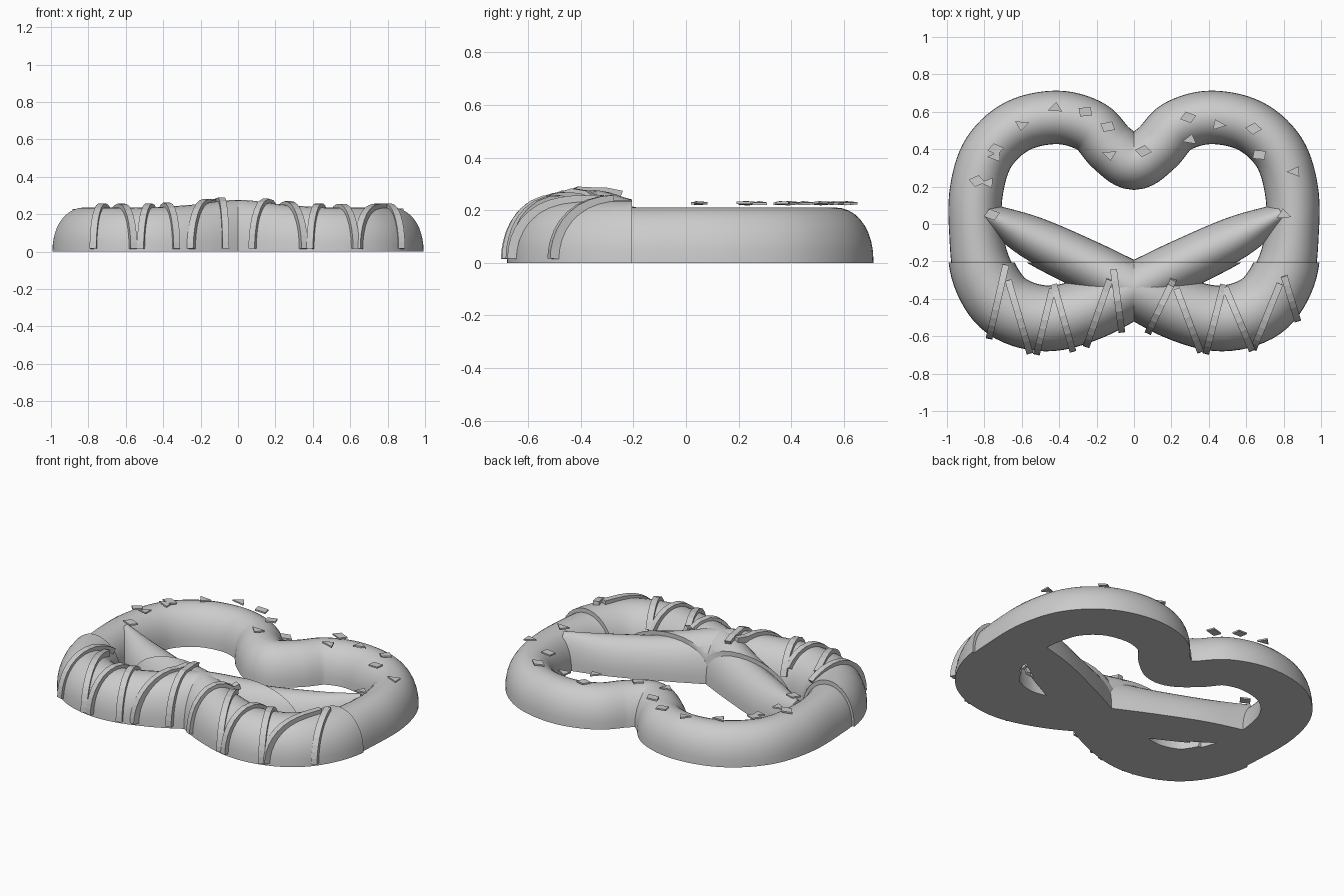
import bpy, bmesh, math, random
from mathutils import Vector
from mathutils.bvhtree import BVHTree

if "Cube" in bpy.data.objects:
    bpy.data.objects.remove(bpy.data.objects["Cube"])

random.seed(4)
grey = bpy.data.materials.new("light_grey")
grey.diffuse_color = (0.6, 0.6, 0.6, 1)
grey.use_nodes = True
grey.node_tree.nodes["Principled BSDF"].inputs["Base Color"].default_value = grey.diffuse_color

# half of the twisted dough: x, y, half width, height (mirrored in x)
PATH = [(-0.79, 0.055, 0.06, 0.205), (-0.55, -0.07, 0.115, 0.2), (-0.25, -0.215, 0.13, 0.215),
        (0, -0.345, 0.14, 0.25), (0.24, -0.455, 0.155, 0.225), (0.47, -0.505, 0.162, 0.21),
        (0.68, -0.44, 0.165, 0.21), (0.80, -0.27, 0.16, 0.21), (0.845, -0.05, 0.143, 0.21),
        (0.842, 0.18, 0.143, 0.21), (0.775, 0.385, 0.143, 0.21), (0.62, 0.525, 0.143, 0.21),
        (0.41, 0.57, 0.143, 0.21), (0.23, 0.52, 0.143, 0.21), (0.12, 0.405, 0.145, 0.21),
        (0, 0.33, 0.148, 0.21)]


def smooth_path(pts, n=7):
    p = [Vector(q) for q in pts]
    p = [2 * p[0] - p[1]] + p + [Vector((-p[-2][0], *p[-2][1:]))]
    out = []
    for a, b, c, d in zip(p, p[1:], p[2:], p[3:]):
        for i in range(n):
            t = i / n
            out.append(0.5 * (2 * b + (c - a) * t + (2 * a - 5 * b + 4 * c - d) * t * t
                              + (3 * b - a - 3 * c + d) * t ** 3))
    return out + [p[-2]]


def finish(name, bm, smooth=True, mirror=False):
    bmesh.ops.recalc_face_normals(bm, faces=bm.faces)
    me = bpy.data.meshes.new(name)
    bm.to_mesh(me)
    bm.free()
    ob = bpy.data.objects.new(name, me)
    bpy.context.collection.objects.link(ob)
    me.materials.append(grey)
    if mirror:
        ob.modifiers.new("mirror", 'MIRROR')
    if smooth:
        bpy.ops.object.select_all(action='DESELECT')
        ob.select_set(True)
        bpy.context.view_layer.objects.active = ob
        bpy.ops.object.shade_smooth_by_angle(angle=math.radians(40))
    return ob


def loft(bm, rings, cap_start=True, cap_end=True):
    rows = [[bm.verts.new(v) for v in r] for r in rings]
    for a, b in zip(rows, rows[1:]):
        for i in range(len(a)):
            j = (i + 1) % len(a)
            bm.faces.new((a[i], a[j], b[j], b[i]))
    if cap_start:
        bm.faces.new(rows[0])
    if cap_end:
        bm.faces.new(rows[-1])


def dough(bm, grow, lift, seg=18):
    """Sweep a flat-bottomed dome along the path."""
    pts = smooth_path(PATH)
    rings = []
    for i, p in enumerate(pts):
        t = pts[min(i + 1, len(pts) - 1)] - pts[max(i - 1, 0)]
        t = Vector((t.x, t.y, 0)).normalized()
        if i == len(pts) - 1:
            t = Vector((-1, 0, 0))
        side = Vector((t.y, -t.x, 0))
        ring = []
        for k in range(seg + 1):
            a = math.pi * k / seg
            c, s = math.cos(a), math.sin(a)
            v = Vector((p.x, p.y, 0)) + side * (p[2] + grow) * c
            v.z = (p[3] + lift) * s ** 0.9 if s > 1e-6 else 0
            ring.append(v)
        rings.append(ring)
    loft(bm, rings, True, False)


# baked twist
bm = bmesh.new()
dough(bm, 0, 0)
finish("twist", bm, mirror=True)

# icing coat over the front part, cut along y
bm = bmesh.new()
dough(bm, 0.014, 0.026)
bmesh.ops.bisect_plane(bm, geom=bm.verts[:] + bm.edges[:] + bm.faces[:],
                       plane_co=(0, -0.205, 0), plane_no=(0, 1, 0), clear_outer=True)
bmesh.ops.holes_fill(bm, edges=[e for e in bm.edges if e.is_boundary], sides=0)
coat = finish("icing_coat", bm, mirror=True)
bpy.context.view_layer.update()
tree = BVHTree.FromObject(coat, bpy.context.evaluated_depsgraph_get())

# drizzle: ribbons from an outer foot over the coat to an inner apex
APEXES = [((-0.77, -0.59), (-0.69, -0.24), (-0.56, -0.68)),
          ((-0.52, -0.69), (-0.43, -0.32), (-0.33, -0.67)),
          ((-0.25, -0.64), (-0.11, -0.24), (-0.07, -0.54)),
          ((0.09, -0.55), (0.21, -0.30), (0.35, -0.67)),
          ((0.39, -0.67), (0.48, -0.32), (0.62, -0.65)),
          ((0.65, -0.64), (0.80, -0.27), (0.87, -0.50))]
bm = bmesh.new()
for left, apex, right in APEXES:
    for foot in (left, right):
        f, a = Vector((*foot, 0)), Vector((*apex, 0))
        out = (f - a).normalized()
        side = Vector((-out.y, out.x, 0)) * 0.018
        mid = f - out * 0.17
        reach = (a - mid).dot(-out)
        rings = []
        for k in range(15):
            ang = math.radians(5 + 155 * k / 14)
            d = out * math.cos(ang) + Vector((0, 0, math.sin(ang)))
            hit, nor, _, _ = tree.ray_cast(mid + d * 0.5, -d, 0.5)
            if hit is None or (hit - mid).dot(-out) > reach + 0.01:
                continue
            n = nor if nor.dot(d) > 0 else -nor
            n = (n - n.project(side)).normalized()
            rings.append([hit + side - n * 0.015, hit + side + n * 0.022,
                          hit - side + n * 0.022, hit - side - n * 0.015])
        if len(rings) > 1:
            loft(bm, rings)
finish("icing_drizzle", bm, smooth=False)

# thin salt flakes on the bare part
FLAKES = [(-0.42, 0.62), (-0.26, 0.60), (-0.60, 0.53), (-0.14, 0.52), (-0.13, 0.37), (-0.74, 0.40),
          (-0.74, 0.36), (-0.84, 0.23), (-0.78, 0.22), (0.29, 0.57), (0.45, 0.53), (0.64, 0.51),
          (0.30, 0.45), (0.67, 0.37), (0.86, 0.28), (0.05, 0.39), (0.80, 0.05), (-0.76, 0.05)]
bm = bmesh.new()
for i, (x, y) in enumerate(FLAKES):
    turn, n = random.uniform(0, 6.28), 3 + i % 2
    tilt = random.uniform(-0.12, 0.12)
    rings = []
    for z in (0.222, 0.231):
        ring = []
        for k in range(n):
            a = turn + 2 * math.pi * k / n
            dx, dy = 0.045 * math.cos(a), 0.032 * math.sin(a)
            ring.append((x + dx, y + dy, z + tilt * dx))
        rings.append(ring)
    loft(bm, rings)
finish("salt_flakes", bm, smooth=False)
